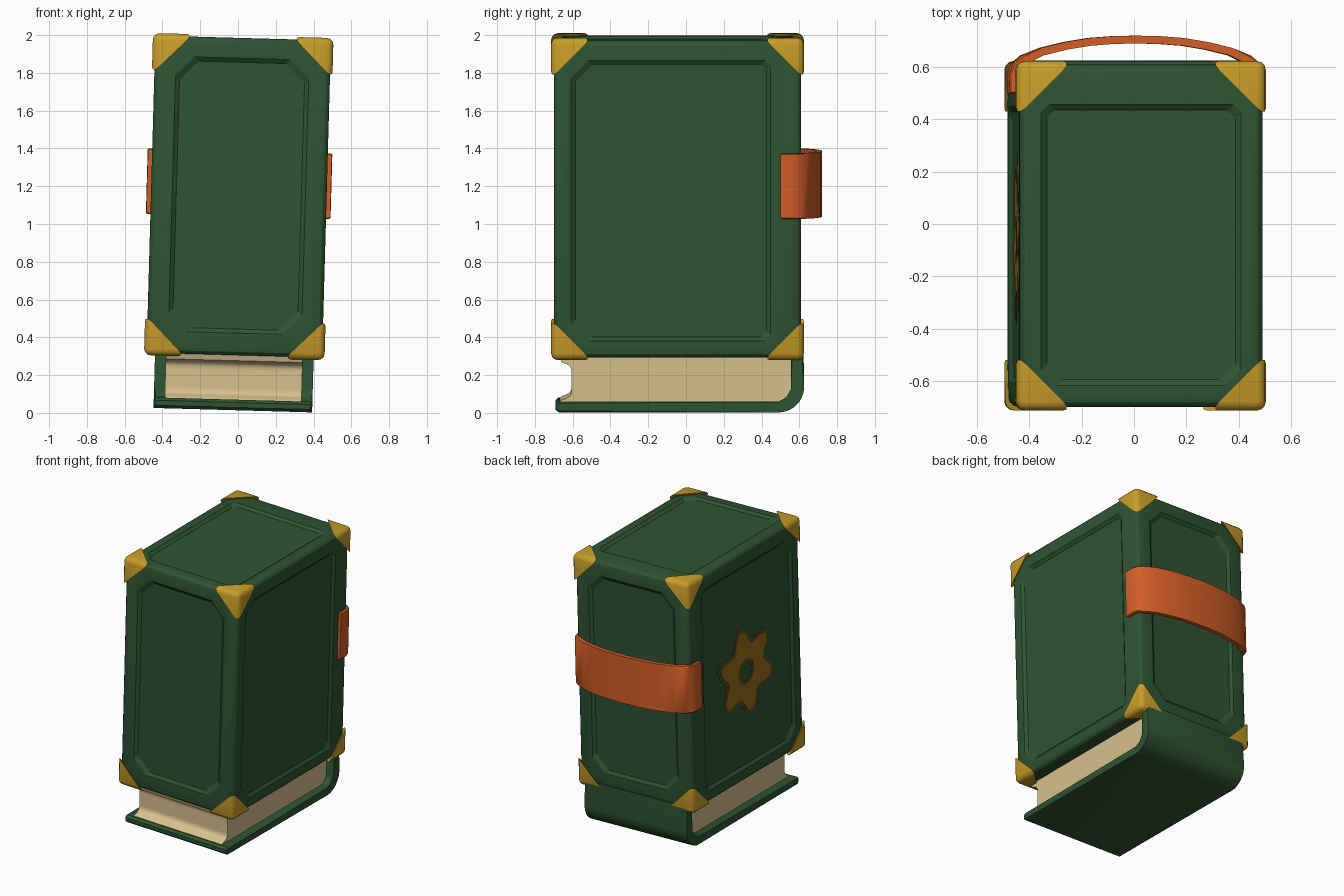
import bpy, bmesh, math
from mathutils import Matrix, Vector

if "Cube" in bpy.data.objects:
    bpy.data.objects.remove(bpy.data.objects["Cube"])

# Everything leans slightly to the right about the middle of the height
LEAN = (Matrix.Translation((0, 0, 1)) @ Matrix.Rotation(math.radians(1.6), 4, 'Y')
        @ Matrix.Translation((0, 0, -1)))


def material(name, rgb):
    m = bpy.data.materials.new(name)
    m.diffuse_color = (*rgb, 1)
    m.use_nodes = True
    m.node_tree.nodes["Principled BSDF"].inputs["Base Color"].default_value = m.diffuse_color
    return m


GREEN = material("book_green", (0.027, 0.088, 0.032))
GOLD = material("corner_gold", (0.58, 0.34, 0.022))
ORANGE = material("strap_orange", (0.66, 0.112, 0.02))
CREAM = material("page_cream", (0.68, 0.53, 0.27))
AMBER = material("emblem_amber", (0.33, 0.155, 0.012))
OLIVE = material("emblem_rim_olive", (0.09, 0.082, 0.02))


def finish(bm, name, mat, angle=35):
    bmesh.ops.recalc_face_normals(bm, faces=bm.faces)
    me = bpy.data.meshes.new(name)
    bm.to_mesh(me)
    bm.free()
    ob = bpy.data.objects.new(name, me)
    bpy.context.collection.objects.link(ob)
    ob.matrix_world = LEAN
    me.materials.append(mat)
    bpy.ops.object.select_all(action='DESELECT')
    ob.select_set(True)
    bpy.context.view_layer.objects.active = ob
    bpy.ops.object.shade_smooth_by_angle(angle=math.radians(angle))
    return ob


def rounded_box(lo, hi, radius):
    bm = bmesh.new()
    lo, hi = Vector(lo), Vector(hi)
    size = hi - lo
    bmesh.ops.create_cube(bm, size=1, matrix=Matrix.Translation((lo + hi) / 2)
                          @ Matrix.Diagonal((*size, 1)))
    bmesh.ops.bevel(bm, geom=bm.edges[:], offset=radius, segments=3, profile=0.5,
                    affect='EDGES')
    return bm


def prism(name, pts, place, a, b, mat, bevel=0.0):
    """Extrude a 2D outline from a to b; place(u, v, w) gives the 3D point."""
    bm = bmesh.new()
    ends = [[bm.verts.new(place(u, v, w)) for u, v in pts] for w in (a, b)]
    caps = [bm.faces.new(e) for e in ends]
    n = len(pts)
    for i in range(n):
        j = (i + 1) % n
        bm.faces.new((ends[0][i], ends[0][j], ends[1][j], ends[1][i]))
    if bevel:
        rim = list({e for f in caps for e in f.edges})
        bmesh.ops.bevel(bm, geom=rim, offset=bevel, segments=1, affect='EDGES')
    return finish(bm, name, mat)


def arc(cu, cv, r, a0, a1, n=8):
    return [(cu + r * math.cos(math.radians(a0 + (a1 - a0) * i / n)),
             cv + r * math.sin(math.radians(a0 + (a1 - a0) * i / n))) for i in range(n + 1)]


# ---- Case body with recessed panels ----
LO, HI = Vector((-0.465, -0.70, 0.305)), Vector((0.465, 0.61, 1.985))
case = finish(rounded_box(LO, HI, 0.035), "case_body", GREEN)

DEPTH = 0.016


def add_panel(bm, u0, u1, v0, v1, c0, c1, place):
    """Tapered cutter; c0 / c1 are corner chamfers at the low / high u end."""
    rings = []
    for inset, w in ((-0.025, -0.02), (0.024, DEPTH)):
        a, b, c, d = u0 + inset, u1 - inset, v0 + inset, v1 - inset
        outline = [(a + c0, c), (b - c1, c), (b, c + c1), (b, d - c1),
                   (b - c1, d), (a + c0, d), (a, d - c0), (a, c + c0)]
        rings.append([bm.verts.new(place(u, v, w)) for u, v in outline])
    for r in rings:
        bm.faces.new(r)
    for i in range(8):
        j = (i + 1) % 8
        bm.faces.new((rings[0][i], rings[0][j], rings[1][j], rings[1][i]))


bm = bmesh.new()
for place in (lambda u, v, w: (u, LO.y + w, v), lambda u, v, w: (u, HI.y - w, v)):
    add_panel(bm, -0.355, 0.355, 0.42, 1.88, 0.1, 0.1, place)
for place in (lambda u, v, w: (LO.x + w, u, v), lambda u, v, w: (HI.x - w, u, v)):
    add_panel(bm, -0.61, 0.45, 0.39, 1.88, 0.09, 0.03, place)
add_panel(bm, -0.62, 0.46, -0.385, 0.385, 0.06, 0.03, lambda u, v, w: (v, u, HI.z - w))
cutter = finish(bm, "panel_cutter", GREEN)
cutter.hide_render = True
cutter.hide_viewport = False
cutter.display_type = 'WIRE'
mod = case.modifiers.new("recessed_panels", 'BOOLEAN')
mod.object = cutter
mod.operation = 'DIFFERENCE'
mod.solver = 'EXACT'
bpy.context.view_layer.objects.active = case
bpy.ops.object.modifier_apply(modifier=mod.name)
bpy.data.objects.remove(cutter, do_unlink=True)
case.select_set(True)
bpy.ops.object.shade_smooth_by_angle(angle=math.radians(20))

# ---- Metal corner caps: corners sliced from a slightly larger box ----
G = Vector((0.013, 0.014, 0.013))
for sx in (-1, 1):
    for sy in (-1, 1):
        for sz in (-1, 1):
            bm = rounded_box(LO - G, HI + G, 0.035)
            corner = Vector(((HI + G).x if sx > 0 else (LO - G).x,
                             (HI + G).y if sy > 0 else (LO - G).y,
                             (HI + G).z if sz > 0 else (LO - G).z))
            cut = bmesh.ops.bisect_plane(
                bm, geom=bm.verts[:] + bm.edges[:] + bm.faces[:],
                plane_co=corner - Vector((0.215 * sx, 0, 0)),
                plane_no=Vector((sx, sy, sz)), clear_inner=True)
            edges = [e for e in cut["geom_cut"] if isinstance(e, bmesh.types.BMEdge)]
            bmesh.ops.edgeloop_fill(bm, edges=edges)
            side = "right" if sx > 0 else "left"
            end = "back" if sy > 0 else "front"
            level = "top" if sz > 0 else "bottom"
            finish(bm, f"corner_cap_{level}_{end}_{side}", GOLD)

# ---- Book below: cover with rounded spine, and pages with a hollow fore edge ----
along_x = lambda u, v, w: (w, u, v)
Z0, T = 0.014, 0.056
cover = ([(-0.675, Z0)] + arc(0.49, Z0 + 0.135, 0.135, -90, 0, 10) + [(0.622, 0.34)]
         + [(0.555, 0.34)] + arc(0.49, Z0 + T + 0.065, 0.065, 0, -90, 6)
         + [(-0.675, Z0 + T), (-0.692, Z0 + T - 0.015), (-0.692, Z0 + 0.015)])
prism("book_cover", cover, along_x, -0.42, 0.42, GREEN, 0.008)
pages = ([(-0.675, 0.06)] + arc(-0.675, 0.178, 0.1, -80, 80, 12)
         + [(-0.675, 0.33), (0.57, 0.33), (0.57, 0.13), (0.50, 0.06)])
pages = [(min(u, -0.607) if u < -0.5 else u, v) for u, v in pages]
prism("pages", pages, along_x, -0.362, 0.362, CREAM)

# ---- Strap bowing around the back ----
half = [(0.472, 0.50), (0.474, 0.57), (0.462, 0.605), (0.43, 0.632), (0.36, 0.66),
        (0.27, 0.682), (0.18, 0.697), (0.09, 0.704)]
mid = [Vector(p) for p in half + [(0, 0.706)] + [(-x, y) for x, y in reversed(half)]]
outer, inner = [], []
for i, p in enumerate(mid):
    t = (mid[min(i + 1, len(mid) - 1)] - mid[max(i - 1, 0)]).normalized()
    nrm = Vector((t.y, -t.x)) * 0.015
    outer.append(tuple(p + nrm))
    inner.append(tuple(p - nrm))
prism("strap", outer + inner[::-1], lambda u, v, w: (u, v, w), 1.04, 1.387, ORANGE, 0.006)


# ---- Star flower ornament on the left side: a ring-shaped plate and its rim ----
def star_plate(name, grow, hole, thick, mat):
    bm = bmesh.new()
    n = 72
    base = LO.x + DEPTH + 0.002
    loops = []
    for x in (base, base - thick):
        for is_hole in (False, True):
            loop = []
            for i in range(n):
                a = 2 * math.pi * i / n
                wave = (1 + math.cos(6 * (a - math.radians(40)))) / 2
                r = hole if is_hole else 0.20 + 0.105 * wave ** 1.2 + grow
                loop.append(bm.verts.new((x, -0.06 - r * math.cos(a), 1.09 + r * math.sin(a))))
            loops.append(loop)
    for p, q in ((0, 1), (2, 3), (0, 2), (1, 3)):
        for i in range(n):
            j = (i + 1) % n
            bm.faces.new((loops[p][i], loops[p][j], loops[q][j], loops[q][i]))
    finish(bm, name, mat)


star_plate("ornament_rim", 0.03, 0.07, 0.005, OLIVE)
star_plate("ornament_star", 0.0, 0.09, 0.008, AMBER)
